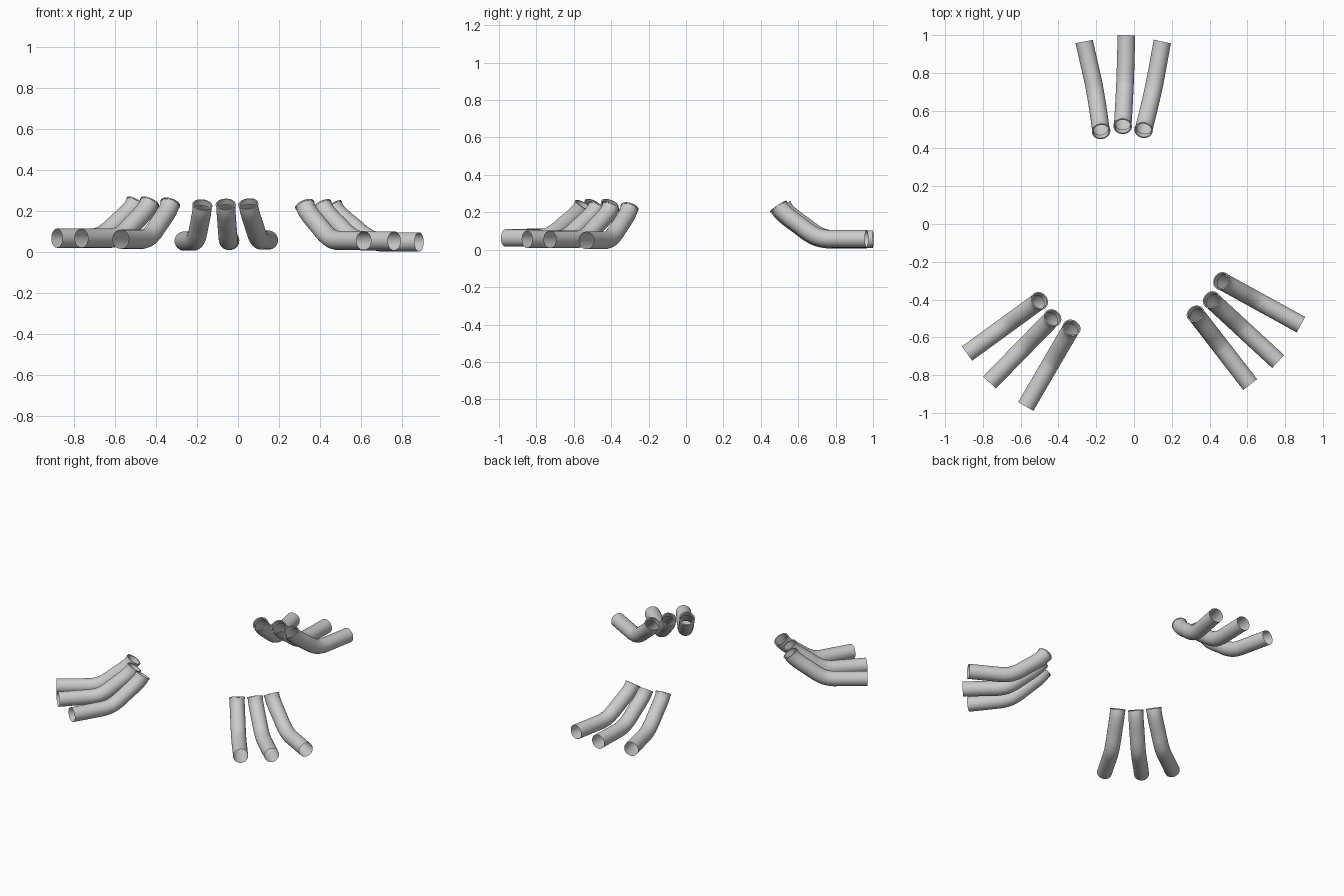
import bpy, bmesh, math
from mathutils import Vector

if "Cube" in bpy.data.objects:
    bpy.data.objects.remove(bpy.data.objects["Cube"])

R, SIDES = 0.0465, 32

# Side profile: distance from the raised mouth, height above the flat run
PROFILE = [(0, .177), (.022, .146), (.06, .113), (.115, .073),
           (.165, .036), (.215, .01), (.265, 0)]


def smooth_path(pts, n=4):
    """Catmull-Rom samples through the points."""
    p = [2 * pts[0] - pts[1]] + pts + [2 * pts[-1] - pts[-2]]
    out = []
    for i in range(1, len(p) - 2):
        a, b, c, d = p[i - 1:i + 3]
        for k in range(n):
            t = k / n
            out.append(0.5 * (2 * b + (c - a) * t + (2 * a - 5 * b + 4 * c - d) * t * t
                              + (3 * b - a - 3 * c + d) * t ** 3))
    return out + [pts[-1]]


def bent_pipe(name, inner, outer, z, bow=0.0):
    a, b = Vector((*inner, 0)), Vector((*outer, 0))
    run = (b - a).length
    along = (b - a).normalized()
    side = Vector((-along.y, along.x, 0))
    path = smooth_path([Vector(p) for p in PROFILE]) + [Vector((run, 0))]

    # Sections: (path position, tangent, radius), starting inside the lipped mouth
    secs = []
    for i, p in enumerate(path):
        t = (path[min(i + 1, len(path) - 1)] - path[max(i - 1, 0)]).normalized()
        secs.append((p, t, R))
    p0, t0 = secs[0][0], secs[0][1]
    lip = [(p0 + t0 * d, t0, r) for d, r in
           ((.03, .041), (0, .042), (0, .049), (.006, .049), (.006, R))]
    secs = lip + secs[2:]

    bm = bmesh.new()
    rings = []
    for p, t, r in secs:
        centre = a + along * p.x + side * bow * math.sin(math.pi * p.x / run)
        centre.z = z + p.y
        normal = along * -t.y + Vector((0, 0, t.x))
        rings.append([bm.verts.new(centre + r * (side * math.cos(w) + normal * math.sin(w)))
                      for w in (2 * math.pi * k / SIDES for k in range(SIDES))])
    for r0, r1 in zip(rings, rings[1:]):
        for k in range(SIDES):
            j = (k + 1) % SIDES
            bm.faces.new((r0[k], r0[j], r1[j], r1[k]))
    bmesh.ops.recalc_face_normals(bm, faces=bm.faces)
    me = bpy.data.meshes.new(name)
    bm.to_mesh(me)
    bm.free()
    ob = bpy.data.objects.new(name, me)
    bpy.context.collection.objects.link(ob)
    bpy.context.view_layer.objects.active = ob
    ob.select_set(True)
    bpy.ops.object.shade_smooth_by_angle(angle=math.radians(35))
    ob.select_set(False)


# Three fans of three pipes: mouth xy, tail xy, height of flat run, sideways bow
FANS = {
    "back_pipe": [((-.174, .49), (-.264, .966), .054, -.008),
                  ((-.06, .517), (-.04, 1.0), .057, -.003),
                  ((.05, .496), (.15, .966), .059, -.006)],
    "left_pipe": [((-.499, -.406), (-.884, -.686), .068, 0),
                  ((-.43, -.496), (-.765, -.839), .068, 0),
                  ((-.33, -.549), (-.573, -.966), .063, 0)],
    "right_pipe": [((.462, -.301), (.884, -.533), .05, 0),
                   ((.409, -.401), (.763, -.728), .055, 0),
                   ((.325, -.475), (.615, -.85), .056, 0)],
}
for fan, pipes in FANS.items():
    for i, (inner, outer, z, bow) in enumerate(pipes, 1):
        bent_pipe(f"{fan}_{i}", inner, outer, z, bow)
